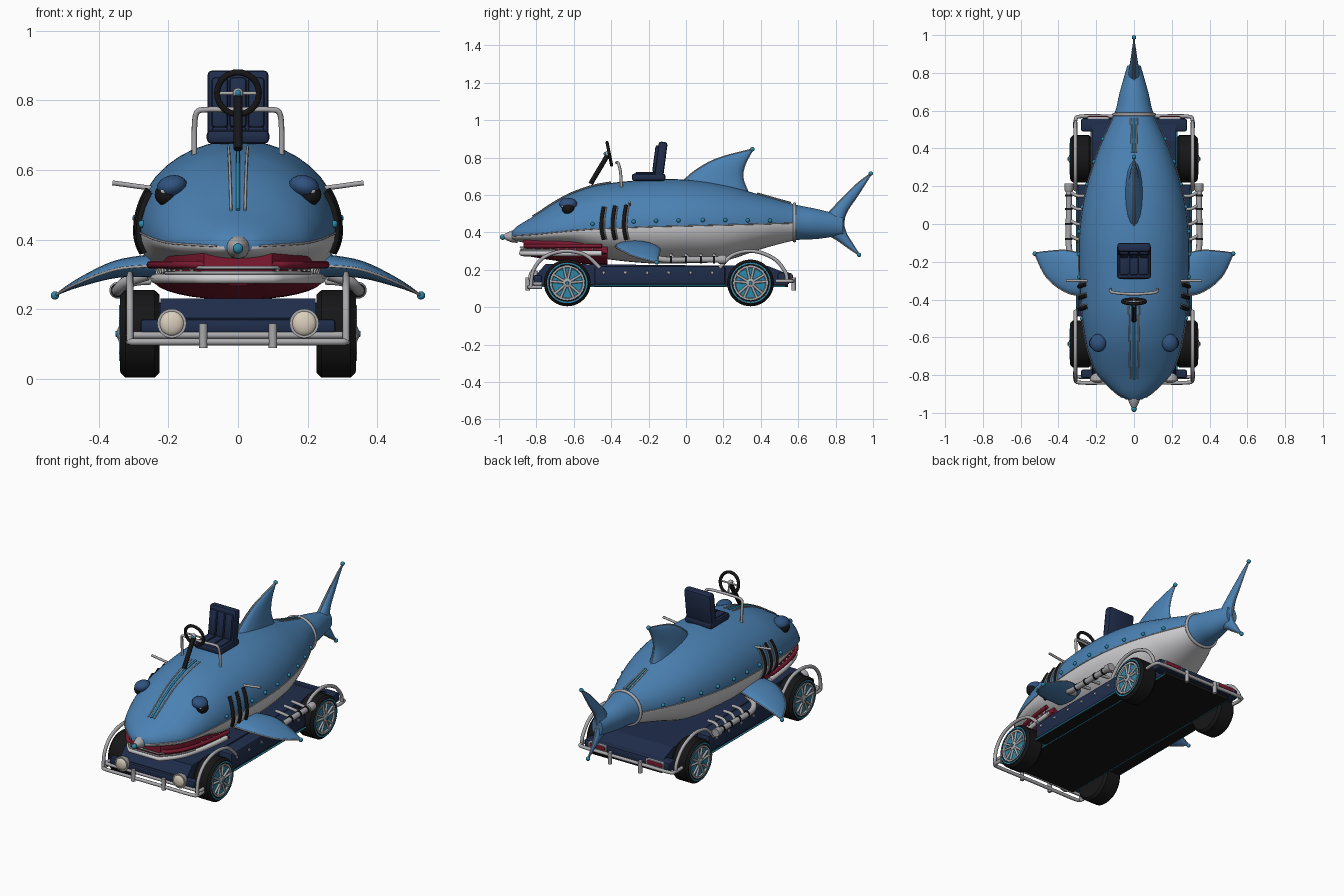
import bpy, bmesh, math
from mathutils import Vector as V, Matrix

if "Cube" in bpy.data.objects:
    bpy.data.objects.remove(bpy.data.objects["Cube"])

def mat(name, *c):
    m = bpy.data.materials.new(name)
    m.diffuse_color = (*c, 1)
    m.use_nodes = True
    m.node_tree.nodes["Principled BSDF"].inputs["Base Color"].default_value = m.diffuse_color
    return m

BLUE = mat("shark blue", .07, .22, .45)
WHITE = mat("belly white", .62, .62, .64)
NAVY = mat("navy", .014, .026, .07)
BLACK = mat("black", .008, .008, .009)
CHROME = mat("chrome grey", .4, .4, .42)
TEAL = mat("teal", .025, .25, .4)
RED = mat("mouth red", .2, .01, .03)
CREAM = mat("lamp cream", .7, .62, .5)
LID = mat("eyelid blue", .03, .085, .21)

def finish(bm, name, *mats, angle=40):
    bmesh.ops.recalc_face_normals(bm, faces=bm.faces)
    me = bpy.data.meshes.new(name)
    bm.to_mesh(me)
    bm.free()
    ob = bpy.data.objects.new(name, me)
    bpy.context.collection.objects.link(ob)
    for m in mats:
        me.materials.append(m)
    bpy.ops.object.select_all(action='DESELECT')
    ob.select_set(True)
    bpy.context.view_layer.objects.active = ob
    bpy.ops.object.shade_smooth_by_angle(angle=math.radians(angle))
    return ob

def interp(pts, t):
    """Smooth path through tuples; t runs from 0 to len-1."""
    i = min(int(t), len(pts) - 2)
    u = t - i
    g = lambda k: V(pts[max(0, min(len(pts) - 1, k))])
    a, b, c, d = g(i - 1), g(i), g(i + 1), g(i + 2)
    return b + (c - a) * .5 * u + (a - b * 2.5 + c * 2 - d * .5) * u * u + ((b - c) * 1.5 + (d - a) * .5) * u ** 3

def sample(pts, n=6):
    return [interp(pts, k / n) for k in range((len(pts) - 1) * n + 1)]

def loft(name, rings, *mats, rule=None):
    bm = bmesh.new()
    vs = [[bm.verts.new(p) for p in r] for r in rings]
    n = len(vs[0])
    for a, b in zip(vs, vs[1:]):
        for k in range(n):
            f = bm.faces.new((a[k], a[(k + 1) % n], b[(k + 1) % n], b[k]))
            f.material_index = rule(k) if rule else 0
    bm.faces.new(vs[0])
    bm.faces.new(vs[-1])
    return finish(bm, name, *mats)

def tube(name, pts, r, m, smooth=True):
    cu = bpy.data.curves.new(name, 'CURVE')
    cu.dimensions, cu.bevel_depth, cu.bevel_resolution, cu.use_fill_caps = '3D', r, 2, True
    pts = sample(pts) if smooth and len(pts) > 2 else pts
    sp = cu.splines.new('POLY')
    sp.points.add(len(pts) - 1)
    for p, q in zip(sp.points, pts):
        p.co = (*q, 1)
    sp.use_smooth = True
    cu.materials.append(m)
    ob = bpy.data.objects.new(name, cu)
    bpy.context.collection.objects.link(ob)
    bpy.ops.object.select_all(action='DESELECT')
    ob.select_set(True)
    bpy.context.view_layer.objects.active = ob
    bpy.ops.object.convert(target='MESH')

def box(name, lo, hi, m, bevel=.01, tilt=0):
    bm = bmesh.new()
    lo, hi = V(lo), V(hi)
    bmesh.ops.create_cube(bm, size=1, matrix=Matrix.Translation((lo + hi) / 2) @ Matrix.Rotation(tilt, 4, 'X') @ Matrix.Diagonal((*(hi - lo), 1)))
    if bevel:
        bmesh.ops.bevel(bm, geom=bm.edges[:], offset=bevel, segments=2, affect='EDGES', profile=.5)
    return finish(bm, name, m)

def ball(name, c, r, m, scale=(1, 1, 1), rot=0):
    bm = bmesh.new()
    bmesh.ops.create_uvsphere(bm, u_segments=16, v_segments=10, radius=r,
        matrix=Matrix.Translation(c) @ Matrix.Rotation(rot, 4, 'Y') @ Matrix.Diagonal((*scale, 1)))
    return finish(bm, name, m)

def lathe(name, c, axis, prof, m, n=40):
    """Revolve (offset along axis, radius) points about an axis."""
    q = V(axis).to_track_quat('Z', 'Y')
    circ = [2 * math.pi * k / n for k in range(n)]
    return loft(name, [[V(c) + q @ V((r * math.cos(a), r * math.sin(a), o)) for a in circ] for o, r in prof], m)

# body stations: y, half width, top, colour seam, bottom
BODY = [(-.935, .03, .40, .38, .362), (-.9, .09, .435, .383, .352), (-.8, .19, .495, .39, .335),
        (-.7, .235, .56, .40, .325), (-.6, .26, .612, .41, .31), (-.45, .28, .657, .42, .262),
        (-.2, .292, .682, .43, .235), (0, .285, .682, .435, .235), (.2, .25, .655, .44, .247),
        (.4, .185, .6, .445, .31), (.58, .105, .55, .45, .357), (.7, .075, .525, .45, .365), (.84, .035, .49, .435, .385)]

def station(y):
    i = max(k for k in range(len(BODY) - 1) if BODY[k][0] <= y or k == 0)
    lo, hi = i, i + 1
    for _ in range(25):
        mid = (lo + hi) / 2
        lo, hi = (mid, hi) if interp(BODY, mid)[0] < y else (lo, mid)
    return interp(BODY, lo)

def skin(y, a, out=0):
    """Point on the body; angle 0 is the right side, pi/2 the top."""
    _, w, t, s, b = station(y)
    h = (t - s if math.sin(a) > 0 else s - b) + out
    return V(((w + out) * math.cos(a), y, s + h * math.sin(a)))

def body_rings(y0, y1, n):
    return [[skin(y0 + (y1 - y0) * i / n, 2 * math.pi * k / 40) for k in range(40)] for i in range(n + 1)]

loft("shark_body", body_rings(-.93, .58, 60), BLUE, WHITE, rule=lambda k: int(k >= 20))
loft("tail_stalk", body_rings(.58, .84, 12), BLUE)
tube("tail_ring", [skin(.58, math.pi * k / 20, .002) for k in range(41)], .009, CHROME)
for s in (0, math.pi):
    tube("seam_trim", [skin(-.92 + 1.49 * i / 50, s, .001) for i in range(51)], .003, CHROME, False)

# lower jaw, lips, teeth and mouth bars
def jaw_ring(y, scale, top, bot):
    w = station(y)[1] * scale
    return [V((w * math.cos(a), y, top + (top - bot) * min(0, math.sin(a)))) for a in
            [2 * math.pi * k / 32 for k in range(32)]]
ys = [-.87 + .45 * i / 14 for i in range(15)]
loft("mouth_cavity", [[V((p.x, p.y, p.z + .07 * (k in range(1, 16)))) for k, p in
     enumerate(jaw_ring(y, .8, .29, .27))] for y in ys], RED)
loft("lower_jaw", [jaw_ring(y, .86, .285, .277 - .05 * math.sin((i / 14) * math.pi / 2)) for i, y in enumerate(ys)], RED)
def lip(out, z, y0=-.88, back=-.45):
    side = [V((station(y)[1] * out, y, z)) for y in [back + (y0 - back) * i / 16 for i in range(17)]]
    return side + [V((-p.x, p.y, p.z)) for p in reversed(side)]
tube("lower_gum", lip(.85, .288), .014, WHITE, False)
tube("upper_lip", lip(.9, .328, -.86), .011, RED, False)
for z in (.305, .32):
    tube("mouth_bar", lip(.88, z, -.885, -.7), .005, CHROME, False)
for p in lip(.84, .318, -.86, -.5)[::2]:
    lathe("tooth", p, (0, 0, -1), [(-.01, .011), (.02, .001)], WHITE, 6)

# nose cone
lathe("nose_cone", (0, -.9, .378), (0, -1, 0), [(0, .034), (.03, .032), (.055, .022), (.072, .012)], CHROME, 20)
ball("nose_ball", (0, -.98, .375), .015, TEAL)

# hood and rear centre strips
def strip(y0, y1, da, r, m, name):
    tube(name, [skin(y0 + (y1 - y0) * i / 12, math.pi / 2, .002) + V((da * (1 + .4 * i / 12), 0, 0)) for i in range(13)], r, m)
for y0, y1, d in ((-.82, -.4, .02), (.38, .56, .012)):
    strip(y0, y1, 0, .006, TEAL, "centre_strip")
    for s in (-d, d):
        strip(y0, y1, s, .004, CHROME, "strip_trim")

# fins: stations of (leading point, trailing point, half thickness)
def fin(name, st):
    st = sample([(*a, *b, t) for a, b, t in st], 5)
    rings = []
    for q in st:
        a, b = V(q[:3]), V(q[3:6])
        n = (V(st[-1][:3]) - V(st[0][:3])).cross(V(st[0][3:6]) - V(st[0][:3])).normalized()
        rings.append([a.lerp(b, .5 - .5 * math.cos(k * math.pi / 8)) + n * max(q[6], .001) * math.sin(k * math.pi / 8) for k in range(16)])
    loft(name, rings, BLUE)
    tube(name + "_front_trim", [q[:3] for q in st], .004, CHROME, False)
    tube(name + "_rear_trim", [q[3:6] for q in st], .003, CHROME, False)
    ball(name + "_tip", st[-1][:3], .012, TEAL)

fin("dorsal_fin", [((0, -.03, .66), (0, .335, .61), .05), ((0, .05, .73), (0, .305, .69), .036),
    ((0, .17, .795), (0, .315, .76), .022), ((0, .355, .845), (0, .357, .842), .002)])
fin("upper_tail_fin", [((0, .74, .48), (0, .84, .41), .036), ((0, .82, .565), (0, .855, .50), .024),
    ((0, .91, .655), (0, .92, .60), .012), ((0, .988, .715), (0, .99, .71), .002)])
fin("lower_tail_fin", [((0, .73, .40), (0, .84, .46), .03), ((0, .80, .365), (0, .855, .40), .02),
    ((0, .865, .32), (0, .89, .34), .01), ((0, .925, .28), (0, .927, .282), .002)])

for s in (-1, 1):
    P = lambda *pts: [(s * x, y, z) for x, y, z in pts]
    fin("side_fin", [(*P((.24, -.38, .325), (.24, -.17, .325)), .035), (*P((.35, -.365, .315), (.35, -.14, .315)), .025),
        (*P((.46, -.285, .275), (.46, -.145, .275)), .012), (*P((.525, -.157, .24), (.527, -.154, .24)), .002)])
    # eye with hooded lid
    ball("eye", (s * .205, -.63, .53), .034, BLACK)
    ball("eye_glint", (s * .213, -.658, .54), .009, WHITE)
    ball("eyelid", (s * .19, -.63, .553), .042, LID, (1.05, 1.15, .75), s * .25)
    # gill slits
    for y in (-.44, -.38, -.32):
        arc = [(math.pi / 2 - s * math.pi / 2) + s * (a - .35) for a in [.12 * i for i in range(8)]]
        tube("gill", [skin(y - .012 * math.sin(i / 7 * math.pi), a, .004) for i, a in enumerate(arc)], .01, BLACK)
        tube("gill_trim", [skin(y + .014 - .012 * math.sin(i / 7 * math.pi), a, .003) for i, a in enumerate(arc)], .004, CHROME)
    for y in (-.5, -.28, -.16, -.04, .09, .21, .33, .45):
        p = skin(y, .12, .002)
        ball("rivet", (s * p.x, y, p.z), .011, TEAL)
    tube("feeler", P((.23, -.3, .545), (.36, -.3, .563)), .007, CHROME)
    # side exhaust
    tube("exhaust", P((.26, -.2, .30), (.32, -.18, .28), (.345, -.12, .255), (.345, .05, .255), (.345, .2, .255)), .017, CHROME)
    lathe("exhaust_tip", (s * .345, .17, .255), (0, 1, 0), [(0, .018), (.01, .024), (.045, .024)], CHROME, 20)
    for y in (-.08, .0, .08, .15):
        lathe("exhaust_band", (s * .345, y, .255), (0, 1, 0), [(-.005, .02), (.005, .02)], BLACK, 16)
        tube("exhaust_header", P((.25, y, .28), (.30, y, .275), (.34, y + .02, .255)), .009, CHROME)
    # wheels
    for y in (-.635, .345):
        c, ax = (s * .281, y, .13), (s, 0, 0)
        lathe("tyre", c, ax, [(-.056, .085), (-.056, .112), (-.042, .125), (.042, .125), (.056, .112), (.056, .094), (.045, .088)], BLACK)
        lathe("tyre_line", c, ax, [(.05, .108), (.058, .108), (.058, .101), (.05, .1)], TEAL)
        lathe("rim", c, ax, [(.03, .093), (.058, .093), (.058, .083), (.046, .078), (.045, .01)], CHROME)
        lathe("rim_dish", c, ax, [(.04, .074), (.049, .074)], LID)
        lathe("hub", c, ax, [(.04, .026), (.06, .024), (.066, .01)], CHROME, 20)
        lathe("hub_cap", c, ax, [(.06, .012), (.07, .008)], TEAL, 12)
        for k in range(10):
            a = 2 * math.pi * (k // 2) / 5 + (.22 if k % 2 else -.22)
            b = a * 1.0
            tube("spoke", [(s * .334, y + r * math.sin(b), .13 + r * math.cos(b)) for r in (.015, .083)], .007, CHROME)
    # tube fenders
    tube("front_fender", P((.31, -.83, .11), (.31, -.815, .2), (.31, -.755, .27), (.31, -.65, .3), (.31, -.54, .28), (.31, -.46, .21)), .01, CHROME)
    tube("rear_fender", P((.31, .18, .21), (.31, .25, .28), (.31, .36, .3), (.31, .47, .26), (.31, .53, .19), (.31, .54, .14)), .01, CHROME)
    # lamps and bumper posts
    lathe("headlamp_rim", (s * .19, -.79, .16), (0, -1, 0), [(0, .03), (.02, .042), (.04, .042), (.04, .036)], CHROME, 24)
    ball("headlamp", (s * .19, -.826, .16), .036, CREAM, (1, .45, 1))
    box("tail_lamp_frame", (s * .19 - .06, .55, .145), (s * .19 + .06, .567, .182), CHROME, .006)
    box("tail_lamp", (s * .19 - .052, .55, .152), (s * .19 + .052, .572, .176), RED, .006)
    for y in (-.845, .575):
        tube("bumper_post", P((.1, y, .09), (.1, y, .16)), .012, CHROME)
    # platform side trim
    tube("sill_line", P((.302, -.49, .116), (.302, .21, .116)), .005, TEAL)
    tube("floor_line", P((.225, -.77, .112), (.225, .53, .112)), .005, TEAL)
    for k in range(6):
        lathe("sill_stud", (s * .295, -.44 + .116 * k, .185), (s, 0, 0), [(0, .012), (.009, .008)], CHROME, 5)

# chassis
bm = bmesh.new()
prof = [(-.8, .125), (-.8, .175), (-.75, .232), (.44, .22), (.55, .175), (.55, .125)]
f = bm.faces.new([bm.verts.new((-.222, y, z)) for y, z in prof])
ext = bmesh.ops.extrude_face_region(bm, geom=[f])
bmesh.ops.translate(bm, vec=(.444, 0, 0), verts=[v for v in ext['geom'] if isinstance(v, bmesh.types.BMVert)])
finish(bm, "chassis", NAVY, angle=20)
box("side_platform", (-.3, -.49, .12), (.3, .21, .22), NAVY)
box("floor_plate", (-.222, -.79, .108), (.222, .545, .126), BLACK, 0)
box("side_floor_plate", (-.298, -.485, .11), (.298, .205, .122), BLACK, 0)
box("front_valance", (-.28, -.815, .13), (.28, -.77, .172), NAVY)
box("rear_valance", (-.28, .49, .13), (.28, .56, .185), NAVY)

# bumpers
def bumper(name, y, z, back, x=.31):
    h = [(x, back, z), (x, (y * 3 + back) / 4, z), (x - .03, y, z), (.1, y, z)]
    tube(name, h + [(-a, b, c) for a, b, c in reversed(h)], .01, CHROME)
bumper("front_bumper_low", -.84, .107, -.77)
bumper("front_bumper_high", -.81, .126, -.77)
bumper("rear_bumper", .57, .14, .48)

# seat
box("seat_cushion", (-.09, -.29, .675), (.09, -.11, .715), NAVY, .014)
box("seat_back", (-.088, -.158, .69), (.088, -.11, .885), NAVY, .014, -.13)
for x in (-.052, 0, .052):
    box("back_rib", (x - .024, -.172, .72), (x + .024, -.14, .865), NAVY, .01, -.13)
    box("cushion_rib", (x - .024, -.27, .70), (x + .024, -.16, .724), NAVY, .008)

# steering wheel, column and hoop
tube("column", [(0, -.51, .66), (0, -.415, .82)], .013, BLACK)
ring = [(.06 * math.cos(a), -.41 - .012 * math.sin(a), .82 + .06 * math.sin(a)) for a in [math.pi * k / 16 for k in range(33)]]
tube("steering_wheel", ring, .009, BLACK, False)
for k in (0, 16, 24):
    tube("wheel_spoke", [(0, -.41, .82), ring[k]], .005, CHROME)
ball("horn_button", (0, -.42, .82), .015, CHROME)
ball("horn_cap", (0, -.432, .82), .009, TEAL)
hoop = [(.125, -.345, .64), (.125, -.35, .72), (.118, -.36, .765), (.09, -.365, .773), (.03, -.37, .773)]
tube("grab_hoop", hoop + [(-x, y, z) for x, y, z in reversed(hoop)], .008, CHROME)
